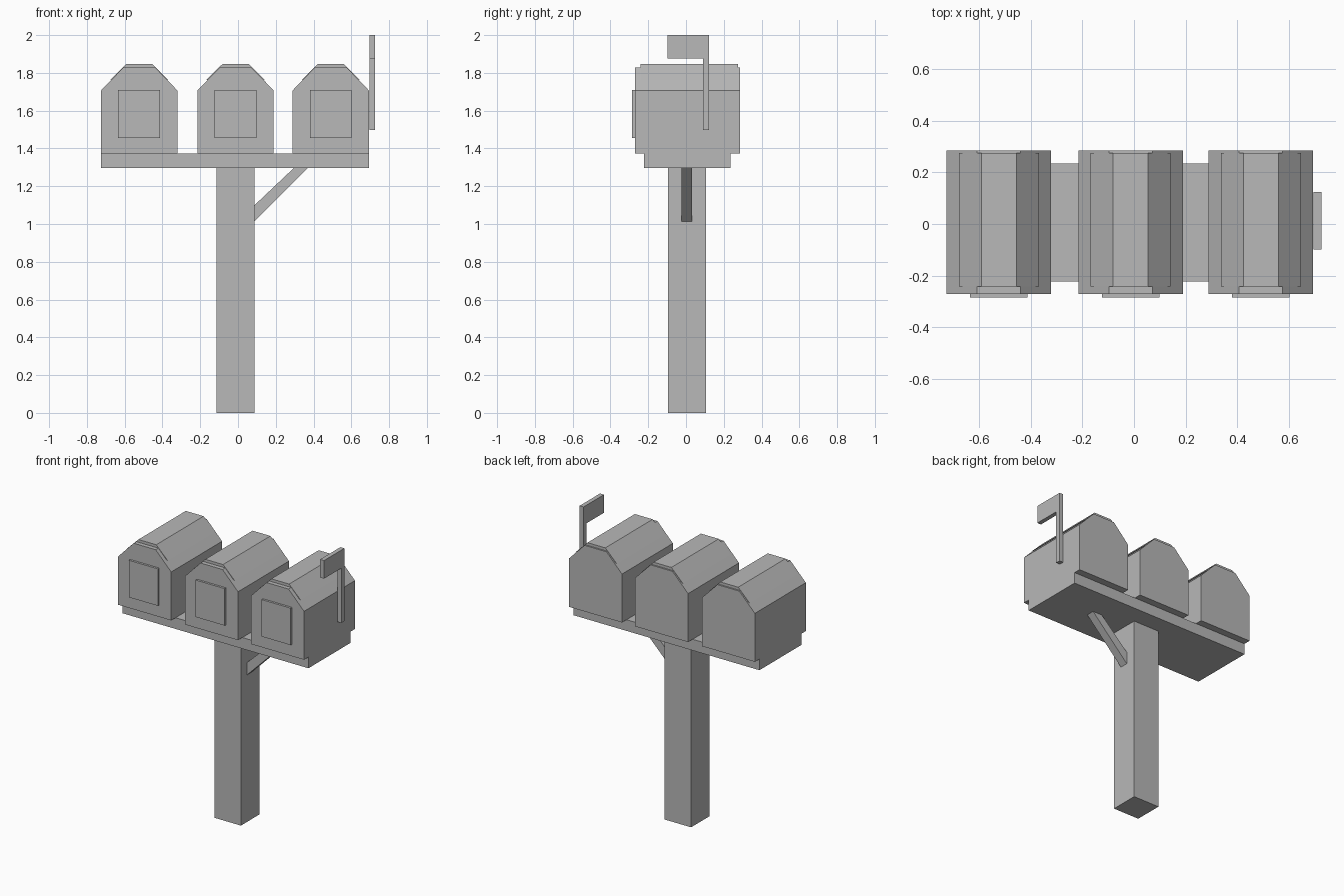
import bpy

if "Cube" in bpy.data.objects:
    bpy.data.objects.remove(bpy.data.objects["Cube"], do_unlink=True)

grey = bpy.data.materials.new("plain_grey")
grey.use_nodes = True
COLOUR = (0.48, 0.48, 0.48, 1)
grey.diffuse_color = COLOUR
grey.node_tree.nodes["Principled BSDF"].inputs["Base Color"].default_value = COLOUR


def prism(name, profile, lo, hi, axis="y"):
    """Extrude a closed outline along y (outline in x, z) or x (outline in y, z)."""
    n = len(profile)
    if axis == "y":
        verts = [(a, d, b) for d in (lo, hi) for a, b in profile]
    else:
        verts = [(d, a, b) for d in (lo, hi) for a, b in profile]
    faces = [tuple(range(n)), tuple(range(n, 2 * n))]
    faces += [(i, (i + 1) % n, n + (i + 1) % n, n + i) for i in range(n)]
    mesh = bpy.data.meshes.new(name)
    mesh.from_pydata(verts, [], faces)
    mesh.materials.append(grey)
    obj = bpy.data.objects.new(name, mesh)
    bpy.context.collection.objects.link(obj)
    # Make all faces point outward
    import bmesh
    bm = bmesh.new()
    bm.from_mesh(mesh)
    bmesh.ops.recalc_face_normals(bm, faces=bm.faces)
    bm.to_mesh(mesh)
    bm.free()
    return obj


def box(name, x, y, z):
    return prism(name, [(x[0], z[0]), (x[1], z[0]), (x[1], z[1]), (x[0], z[1])], *y)


def symmetric(cx, half):
    """Mirror the right half of an outline about x = cx."""
    return [(cx + x, z) for x, z in half] + [(cx - x, z) for x, z in reversed(half)]


# Post, shelf and diagonal brace
box("post", (-0.114, 0.088), (-0.094, 0.107), (0, 1.296))
box("shelf", (-0.725, 0.693), (-0.222, 0.235), (1.296, 1.373))
prism("brace", [(0.088, 1.014), (0.369, 1.296), (0.295, 1.296), (0.088, 1.1)],
      -0.025, 0.033)

# Three mailboxes, each with a roof panel and a door
for label, cx in (("right", -0.523), ("middle", -0.013), ("left", 0.491)):
    prism(label + "_mailbox",
          symmetric(cx, [(0.202, 1.373), (0.202, 1.707), (0.084, 1.829)]), -0.27, 0.285)
    prism(label + "_roof_panel",
          symmetric(cx, [(0.14, 1.76), (0.155, 1.762), (0.068, 1.848)]), -0.241, 0.275)
    box(label + "_door", (cx - 0.111, cx + 0.111), (-0.285, -0.265), (1.455, 1.71))

# Raised flag on the left end: pole and plate in one outline
prism("flag", [(0.09, 1.498), (0.123, 1.498), (0.123, 2), (-0.098, 2),
               (-0.098, 1.875), (0.09, 1.875)], 0.695, 0.725, axis="x")
